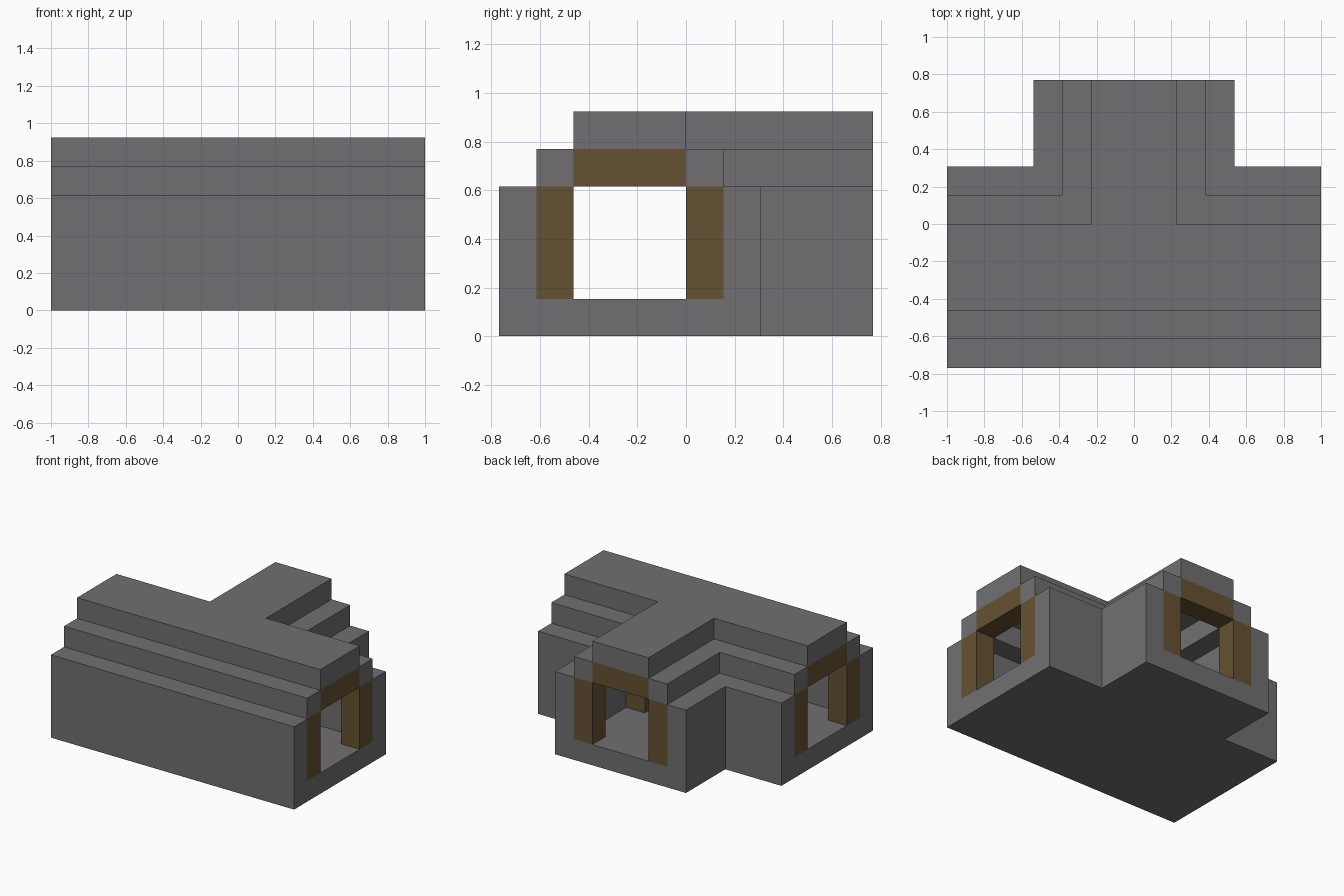
import bpy
import bmesh

U = 2 / 13  # one block

cube = bpy.data.objects.get("Cube")
if cube:
    bpy.data.objects.remove(cube, do_unlink=True)


def make_material(name, rgb):
    mat = bpy.data.materials.new(name)
    mat.use_nodes = True
    color = (*rgb, 1)
    mat.diffuse_color = color
    mat.node_tree.nodes["Principled BSDF"].inputs["Base Color"].default_value = color
    return mat


stone = make_material("stone_grey", (0.165, 0.159, 0.168))
timber = make_material("timber_brown", (0.130, 0.083, 0.032))


def prism(name, outline, z0, z1, mat):
    """Extrude a plan outline, given in blocks, from z0 to z1."""
    bm = bmesh.new()
    base = bm.faces.new([bm.verts.new((x * U, y * U, z0 * U)) for x, y in outline])
    top = bmesh.ops.extrude_face_region(bm, geom=[base])["geom"]
    verts = [g for g in top if isinstance(g, bmesh.types.BMVert)]
    bmesh.ops.translate(bm, verts=verts, vec=(0, 0, (z1 - z0) * U))
    bmesh.ops.recalc_face_normals(bm, faces=bm.faces)
    mesh = bpy.data.meshes.new(name)
    bm.to_mesh(mesh)
    bm.free()
    mesh.materials.append(mat)
    obj = bpy.data.objects.new(name, mesh)
    bpy.context.collection.objects.link(obj)
    return obj


def tee(half, front, back, extra=0):
    """T-shaped plan: a passage along x with a branch to the back."""
    end, tip = 6.5 + extra, 5 + extra
    return [(-end, front), (end, front), (end, back), (half, back),
            (half, tip), (-half, tip), (-half, back), (-end, back)]


def box(name, x0, x1, y0, y1, z0, z1):
    return prism(name, [(x0, y0), (x1, y0), (x1, y1), (x0, y1)], z0, z1, timber)


def combine(target, tool, operation):
    mod = target.modifiers.new("combine", 'BOOLEAN')
    mod.operation = operation
    mod.solver = 'EXACT'
    mod.object = tool
    bpy.context.view_layer.objects.active = target
    bpy.ops.object.modifier_apply(modifier=mod.name)
    bpy.data.objects.remove(tool, do_unlink=True)


# Stepped stone shell, hollowed by a stepped passage
shell = prism("tunnel_shell", tee(3.5, -5, 2), 0, 4, stone)
combine(shell, prism("middle_tier", tee(2.5, -4, 1), 3, 5, stone), 'UNION')
combine(shell, prism("top_tier", tee(1.5, -3, 0), 4, 6, stone), 'UNION')
combine(shell, prism("lower_void", tee(2.5, -4, 1, 1), 1, 4, stone), 'DIFFERENCE')
combine(shell, prism("upper_void", tee(1.5, -3, 0, 1), 3, 5, stone), 'DIFFERENCE')

# Timber frames at both ends of the main passage, and posts at the junction
for side, label in ((1, "left"), (-1, "right")):
    x0, x1 = sorted((side * 5.5, side * 6.5))
    box(label + "_front_post", x0, x1, -4, -3, 1, 4)
    box(label + "_back_post", x0, x1, 0, 1, 1, 4)
    box(label + "_beam", x0, x1, -3, 0, 4, 5)
    x0, x1 = sorted((side * 1.5, side * 2.5))
    box(label + "_junction_post", x0, x1, 0, 1, 1, 4)
    box(label + "_branch_post", x0, x1, 4, 5, 1, 4)

# Beam over the branch opening
box("branch_beam", -1.5, 1.5, 4, 5, 4, 5)
